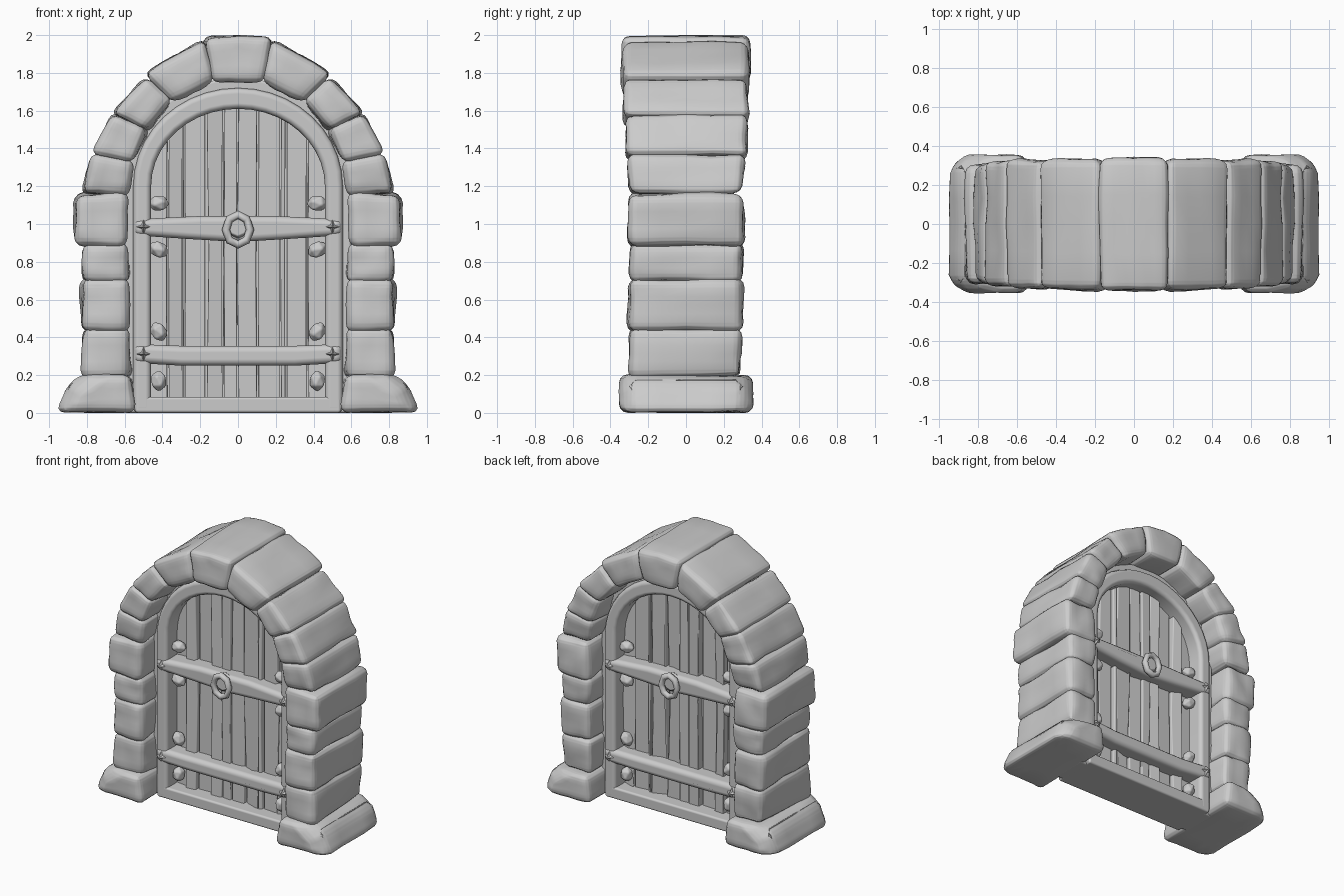
import bpy, bmesh, math, random
from mathutils import Matrix, Vector

if "Cube" in bpy.data.objects:
    bpy.data.objects.remove(bpy.data.objects["Cube"])

random.seed(4)
grit = bpy.data.textures.new("stone_grit", 'CLOUDS')
grit.noise_scale = 0.22


def finish(name, bm, bevel=0.0, segs=2, mirror=(False, False), smooth=True, rough=0.0):
    """Turn a bmesh into an object with rounding, roughness and mirroring."""
    bmesh.ops.recalc_face_normals(bm, faces=bm.faces[:])
    me = bpy.data.meshes.new(name)
    bm.to_mesh(me)
    bm.free()
    for p in me.polygons:
        p.use_smooth = smooth
    ob = bpy.data.objects.new(name, me)
    bpy.context.collection.objects.link(ob)
    if bevel:
        b = ob.modifiers.new("round", 'BEVEL')
        b.width, b.segments, b.limit_method = bevel, segs, 'ANGLE'
        b.harden_normals = not rough
    if rough:
        s = ob.modifiers.new("detail", 'SUBSURF')
        s.subdivision_type, s.levels, s.render_levels = 'SIMPLE', 2, 2
        d = ob.modifiers.new("grit", 'DISPLACE')
        d.texture, d.strength, d.mid_level, d.texture_coords = grit, rough, 0.45, 'GLOBAL'
    if any(mirror):
        m = ob.modifiers.new("mirror", 'MIRROR')
        m.use_axis = (mirror[0], mirror[1], False)
        m.use_mirror_merge = False
    return ob


def prism(name, pts, hy, **kw):
    """Front outline (x, z) extruded to +-hy; hy may be a list, one per point."""
    hys = hy if isinstance(hy, list) else [hy] * len(pts)
    bm = bmesh.new()
    f = [bm.verts.new((x, -h, z)) for (x, z), h in zip(pts, hys)]
    k = [bm.verts.new((x, h, z)) for (x, z), h in zip(pts, hys)]
    bm.faces.new(f)
    bm.faces.new(k[::-1])
    n = len(pts)
    for i in range(n):
        j = (i + 1) % n
        bm.faces.new((f[i], k[i], k[j], f[j]))
    return finish(name, bm, **kw)


def arch(w, top, spring=1.2, n=20):
    """Arch line from the left foot to the right foot."""
    pts = [(-w, 0.0)]
    for i in range(n + 1):
        a = math.pi * (1 - i / n)
        pts.append((w * math.cos(a), spring + (top - spring) * math.sin(a)))
    return pts + [(w, 0.0)]


def arch_ring(name, inner, outer, hy, bevel):
    bm = bmesh.new()
    rows = []
    for (xi, zi), (xo, zo) in zip(arch(*inner), arch(*outer)):
        rows.append([bm.verts.new(c) for c in
                     ((xi, -hy, zi), (xo, -hy, zo), (xo, hy, zo), (xi, hy, zi))])
    for a, b in zip(rows, rows[1:]):
        for i in range(4):
            j = (i + 1) % 4
            bm.faces.new((a[i], a[j], b[j], b[i]))
    bm.faces.new(rows[0])
    bm.faces.new(rows[-1])
    return finish(name, bm, bevel=bevel)


# Stone surround: keystone, then the right-hand stones mirrored to the left
prism("keystone", [(-0.135, 1.755), (0.135, 1.755), (0.18, 1.985), (0, 1.998), (-0.18, 1.985)],
      0.34, bevel=0.04, segs=3, rough=0.03)
stones = [
    ("arch_stone_1", [(0.13, 1.755), (0.35, 1.645), (0.50, 1.795), (0.175, 1.975)],
     [0.335, 0.33, 0.33, 0.335]),
    ("arch_stone_2", [(0.345, 1.655), (0.485, 1.495), (0.67, 1.585), (0.49, 1.785)], 0.328),
    ("arch_stone_3", [(0.48, 1.505), (0.555, 1.325), (0.775, 1.37), (0.66, 1.59)], 0.32),
    ("arch_stone_4", [(0.55, 1.335), (0.585, 1.155), (0.825, 1.16), (0.77, 1.375)],
     [0.31, 0.293, 0.293, 0.31]),
    ("impost_stone", [(0.595, 0.885), (0.86, 0.885), (0.86, 1.155), (0.595, 1.165)], 0.303),
    ("jamb_stone_1", [(0.585, 0.695), (0.82, 0.695), (0.82, 0.895), (0.585, 0.895)], 0.292),
    ("jamb_stone_2", [(0.58, 0.435), (0.825, 0.435), (0.83, 0.705), (0.585, 0.705)], 0.298),
    ("jamb_stone_3", [(0.575, 0.185), (0.82, 0.185), (0.82, 0.445), (0.575, 0.445)], 0.293),
]
for name, pts, hy in stones:
    prism(name, pts, hy, bevel=0.045, segs=3, rough=0.045, mirror=(True, False))

# Foot stones with broad rounded outer corners
foot = prism("foot_stone", [(0.545, 0.004), (0.962, 0.004), (0.9, 0.15), (0.83, 0.2), (0.565, 0.2)],
             0.352, bevel=0.045, segs=3, rough=0.02, mirror=(True, False))
bm = bmesh.new()
bm.from_mesh(foot.data)
corner = [e for e in bm.edges if all(v.co.x > 0.8 for v in e.verts)
          and abs(e.verts[0].co.y - e.verts[1].co.y) < 0.01]
bmesh.ops.bevel(bm, geom=corner, offset=0.09, segments=2, affect='EDGES', profile=0.5)
bm.to_mesh(foot.data)
bm.free()

# Door frame: thin outer rim and heavier inner frame
arch_ring("outer_rim", (0.52, 1.68), (0.60, 1.775), 0.135, 0.015)
arch_ring("door_frame", (0.46, 1.61), (0.555, 1.72), 0.172, 0.03)

# Plank door: solid core plus tilted uneven boards on both sides
prism("door_core", arch(0.5, 1.65), 0.035, smooth=False)


def board_top(x):
    return 1.2 + 0.45 * math.sqrt(max(0, 1 - (x / 0.52) ** 2))


edges = [-0.48, -0.37, -0.285, -0.17, -0.075, 0.0, 0.105, 0.225, 0.255, 0.37, 0.48]
for i, (a, b) in enumerate(zip(edges, edges[1:])):
    g = 0.004
    lean = random.uniform(-0.012, 0.012)
    h = [random.uniform(0.045, 0.095) for _ in range(4)]
    prism(f"plank_{i + 1}", [(a + g, 0.02), (b - g, 0.02), (b - g + lean * 0.5, 0.75),
                            (b - g, board_top(b)), (a + g, board_top(a)),
                            (a + g + lean, 0.85)],
          [h[0], h[1], h[3], h[1], h[2], h[2]], bevel=0.007, smooth=False)

# Rails and crossbars
prism("bottom_rail", [(-0.545, 0), (0.545, 0), (0.545, 0.085), (-0.545, 0.085)], 0.17, bevel=0.015)
prism("lower_crossbar", [(-0.55, 0.265), (-0.3, 0.25), (0.3, 0.25), (0.55, 0.265),
                         (0.55, 0.365), (0.3, 0.355), (-0.3, 0.355), (-0.55, 0.365)],
      [0.185, 0.17, 0.17, 0.185, 0.185, 0.17, 0.17, 0.185], bevel=0.035, segs=3)
prism("upper_crossbar", [(-0.55, 0.94), (-0.25, 0.92), (0, 0.905), (0.25, 0.92), (0.55, 0.94),
                         (0.55, 1.025), (0.2, 1.042), (-0.2, 1.042), (-0.55, 1.025)],
      [0.185, 0.17, 0.165, 0.17, 0.185, 0.185, 0.17, 0.17, 0.185], bevel=0.035, segs=3)

# Four-pointed star studs at the crossbar ends
for label, z in (("lower", 0.312), ("upper", 0.985)):
    bm = bmesh.new()
    tip = bm.verts.new((0.5, -0.22, z))
    ring = []
    for i in range(8):
        r = 0.016 if i % 2 else 0.038
        ring.append(bm.verts.new((0.5 + r * math.cos(i * math.pi / 4), -0.178,
                                  z + r * math.sin(i * math.pi / 4))))
    for i in range(8):
        bm.faces.new((ring[i], ring[(i + 1) % 8], tip))
    bm.faces.new(ring)
    finish(f"{label}_star_studs", bm, mirror=(True, True), smooth=False)

# Chunky pegs in the panel corners
for i, z in enumerate((0.17, 0.43, 0.865, 1.11)):
    bm = bmesh.new()
    bmesh.ops.create_icosphere(bm, subdivisions=1, radius=0.05,
                               matrix=Matrix.Translation((0.42, -0.09, z))
                               @ Matrix.Rotation(0.5 * i, 4, 'Y')
                               @ Matrix.Diagonal((0.95, 1.0, 1.2, 1)))
    finish(f"corner_pegs_{i + 1}", bm, bevel=0.008, mirror=(True, True))

# Knocker: faceted back plate and hanging ring
bm = bmesh.new()
bmesh.ops.create_cone(bm, cap_ends=True, segments=8, radius1=0.07, radius2=0.05, depth=0.05,
                      matrix=Matrix.Translation((0, -0.165, 0.985))
                      @ Matrix.Rotation(math.pi / 2, 4, 'X'))
finish("knocker_plate", bm, bevel=0.008, mirror=(False, True))
bm = bmesh.new()
loops = []
for i in range(8):
    a = i * math.pi / 4
    c = Vector((math.cos(a), 0, math.sin(a)))
    loops.append([bm.verts.new(Vector((0, -0.195, 0.97)) + c * (0.064 + 0.022 * math.cos(t))
                               + Vector((0, 0.024 * math.sin(t), c.z * 0.015)))
                  for t in (k * math.pi / 3 for k in range(6))])
for i in range(8):
    p, q = loops[i], loops[(i + 1) % 8]
    for k in range(6):
        m = (k + 1) % 6
        bm.faces.new((p[k], p[m], q[m], q[k]))
finish("knocker_ring", bm, mirror=(False, True))
